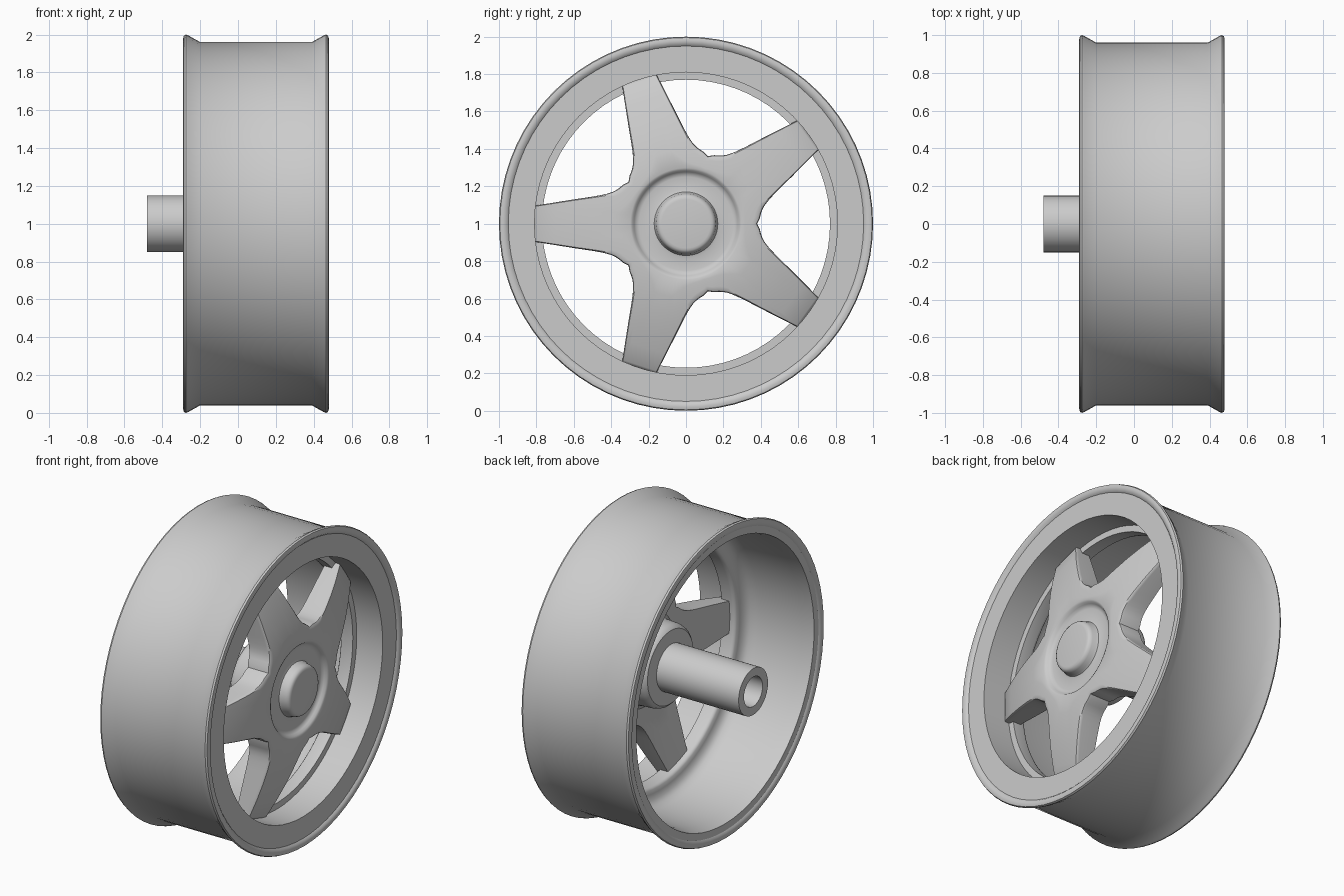
import bpy, bmesh, math

if "Cube" in bpy.data.objects:
    bpy.data.objects.remove(bpy.data.objects["Cube"])

metal = bpy.data.materials.new("light_grey_metal")
metal.diffuse_color = (0.6, 0.6, 0.6, 1)
metal.use_nodes = True
metal.node_tree.nodes["Principled BSDF"].inputs["Base Color"].default_value = metal.diffuse_color


def make_object(name, rings, closed=False, angle=35):
    """Skin rings of points; open ends are capped unless the profile is closed."""
    bm = bmesh.new()
    loops = [[bm.verts.new(p) for p in ring] for ring in rings]
    pairs = list(zip(loops, loops[1:]))
    if closed:
        pairs.append((loops[-1], loops[0]))
    for a, b in pairs:
        n = len(a)
        for i in range(n):
            k = (i + 1) % n
            bm.faces.new((a[i], a[k], b[k], b[i]))
    if not closed:
        bm.faces.new(loops[0])
        bm.faces.new(loops[-1])
    bmesh.ops.recalc_face_normals(bm, faces=bm.faces)
    mesh = bpy.data.meshes.new(name)
    bm.to_mesh(mesh)
    bm.free()
    ob = bpy.data.objects.new(name, mesh)
    bpy.context.collection.objects.link(ob)
    mesh.materials.append(metal)
    bpy.ops.object.select_all(action='DESELECT')
    ob.select_set(True)
    bpy.context.view_layer.objects.active = ob
    bpy.ops.object.shade_smooth_by_angle(angle=math.radians(angle))
    return ob


def circle(x, r, n):
    return [(x, r * math.cos(i * math.tau / n), 1 + r * math.sin(i * math.tau / n)) for i in range(n)]


# Rim: closed (x, radius) section turned around the axle
rim = [(-0.20, 0.96), (-0.262, 0.995), (-0.275, 1.0), (-0.286, 0.995), (-0.29, 0.98),
       (-0.287, 0.96), (-0.28, 0.95), (-0.28, 0.905), (-0.2, 0.895), (0.1, 0.885),
       (0.15, 0.87), (0.175, 0.845), (0.183, 0.81), (0.187, 0.785), (0.196, 0.774),
       (0.21, 0.77), (0.28, 0.77), (0.28, 0.81), (0.465, 0.81), (0.465, 0.95),
       (0.475, 0.96), (0.48, 0.98), (0.476, 0.995), (0.465, 1.0), (0.452, 0.995), (0.39, 0.96)]
make_object("rim", [circle(x, r, 72) for x, r in rim], closed=True)

# Axle: hollow tube behind the hub
axle = [(0.2, 0.15), (-0.48, 0.15), (-0.48, 0.095), (0.05, 0.095)]
make_object("axle", [circle(x, r, 32) for x, r in axle])

# Star outline: half a spoke (along, across), mirrored and repeated five times
half = [(0.812, 0.0), (0.812, 0.05), (0.812, 0.096), (0.7, 0.114), (0.6, 0.13),
        (0.5, 0.145), (0.45, 0.154), (0.42, 0.161), (0.395, 0.169), (0.375, 0.179),
        (0.357, 0.191), (0.337, 0.208)]
valley = [(0.38 * math.cos(math.pi / 5), 0.38 * math.sin(math.pi / 5))]
spoke = [(u, -v) for u, v in reversed(half[1:])] + half + valley
outline = []
for k in range(5):
    base = math.radians(36 + 72 * k)
    outline += [(math.hypot(u, v), base + math.atan2(v, u)) for u, v in spoke]


def front_x(r):
    return 0.44 - 0.125 * (max(0, r - 0.3) / 0.5) ** 1.6


def back_x(r):
    return 0.29 - 0.07 * max(0, r - 0.36) / 0.45


def ring(radius, height):
    """One loop following the star directions."""
    pts = []
    for edge, a in outline:
        r = radius(edge)
        pts.append((height(r), r * math.cos(a), 1 + r * math.sin(a)))
    return pts


# Raised cap and dished hub, from centre outwards
cap = [(0.475, 0.13), (0.473, 0.142), (0.466, 0.153), (0.45, 0.16), (0.425, 0.164),
       (0.412, 0.17), (0.408, 0.185), (0.408, 0.25), (0.411, 0.265), (0.422, 0.277),
       (0.434, 0.286), (0.44, 0.298)]
rings = [ring(lambda e, r=r: r, lambda q, x=x: x) for x, r in cap]
# Spoke fronts, with a softly rounded edge
for t in (0.2, 0.4, 0.6, 0.8, 1.0):
    rings.append(ring(lambda e: 0.3 + (e - 0.015 - 0.3) * t, front_x))
rings.append(ring(lambda e: e - 0.004, lambda q: front_x(q) - 0.005))
rings.append(ring(lambda e: e, lambda q: front_x(q) - 0.018))
# Spoke backs
for t in (1.0, 0.8, 0.6, 0.4, 0.2, 0.0):
    rings.append(ring(lambda e: 0.3 + (e - 0.3) * t, back_x))
# Rear boss carrying the axle
boss = [(0.27, 0.275), (0.24, 0.265), (0.15, 0.26), (0.125, 0.252), (0.11, 0.235), (0.105, 0.14)]
rings += [ring(lambda e, r=r: r, lambda q, x=x: x) for x, r in boss]
make_object("spoked_hub", rings)
